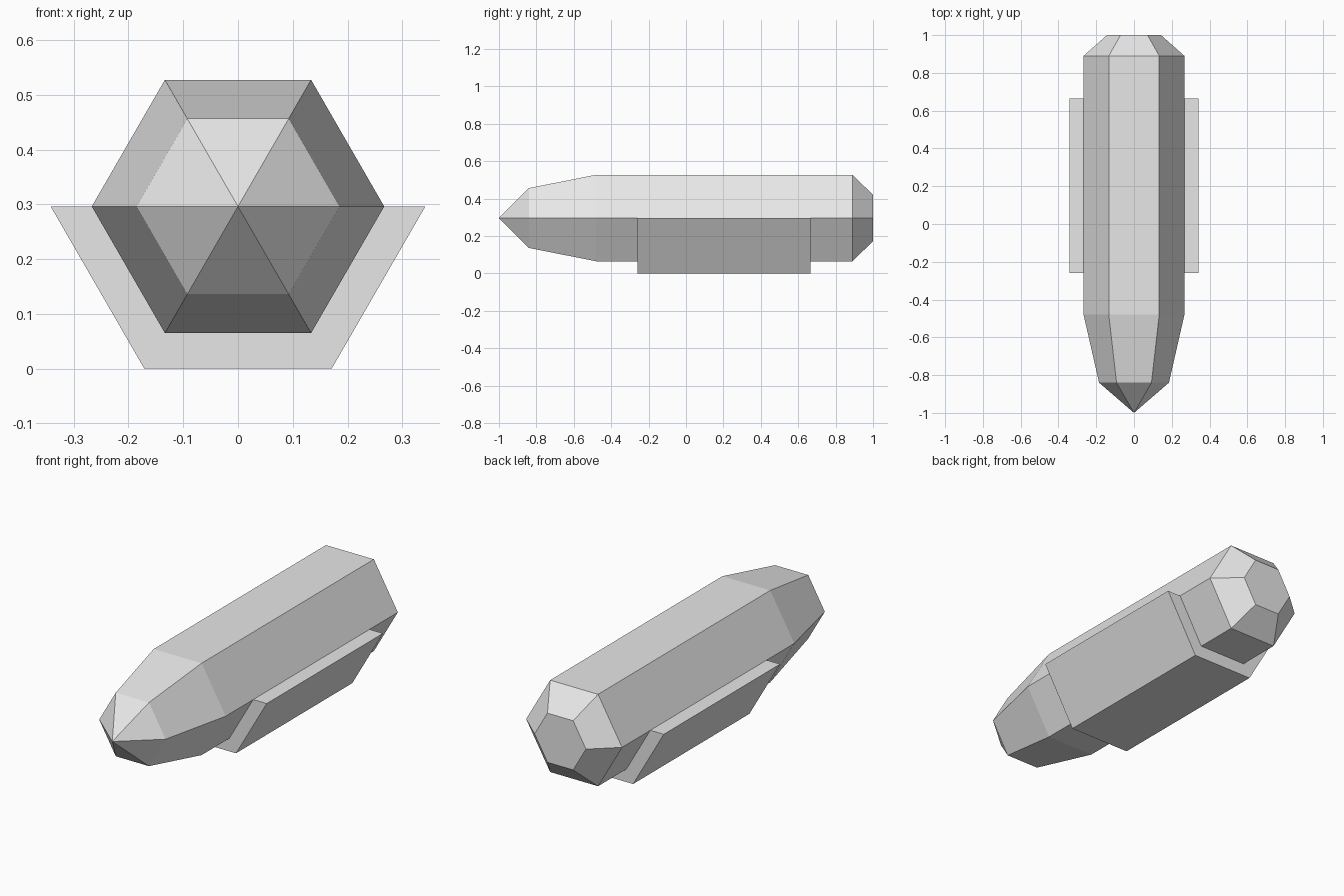
import bpy
import bmesh
from math import cos, sin, pi

AXIS_Z = 0.296

cube = bpy.data.objects.get("Cube")
if cube:
    bpy.data.objects.remove(cube, do_unlink=True)

grey = bpy.data.materials.new("light_grey")
grey.use_nodes = True
grey.diffuse_color = (0.8, 0.8, 0.8, 1)
grey.node_tree.nodes["Principled BSDF"].inputs["Base Color"].default_value = (0.8, 0.8, 0.8, 1)


def arc(bm, y, radius, steps):
    """Vertices at hexagon corners in the plane at y."""
    return [bm.verts.new((radius * cos(k * pi / 3), y, AXIS_Z + radius * sin(k * pi / 3)))
            for k in steps]


def bridge(bm, a, b):
    for i in range(len(a)):
        j = (i + 1) % len(a)
        bm.faces.new((a[i], a[j], b[j], b[i]))


def finish(bm, name):
    bmesh.ops.recalc_face_normals(bm, faces=bm.faces)
    mesh = bpy.data.meshes.new(name)
    bm.to_mesh(mesh)
    bm.free()
    mesh.materials.append(grey)
    obj = bpy.data.objects.new(name, mesh)
    bpy.context.collection.objects.link(obj)
    return obj


# Six-sided hull: pointed nose, gentle taper, straight body, chamfered tail
bm = bmesh.new()
profile = [(-0.84, 0.185), (-0.48, 0.267), (0.89, 0.267), (1.0, 0.143)]
rings = [arc(bm, y, r, range(6)) for y, r in profile]
for a, b in zip(rings, rings[1:]):
    bridge(bm, a, b)
tip = bm.verts.new((0, -1, AXIS_Z))
for i in range(6):
    bm.faces.new((tip, rings[0][i], rings[0][(i + 1) % 6]))
bm.faces.new(rings[-1])
finish(bm, "hull")

# Half-hexagon cradle wrapped around the lower hull
bm = bmesh.new()
front = arc(bm, -0.26, 0.342, range(3, 7))
back = arc(bm, 0.665, 0.342, range(3, 7))
bridge(bm, front, back)
bm.faces.new(front)
bm.faces.new(back)
finish(bm, "lower_cradle")
